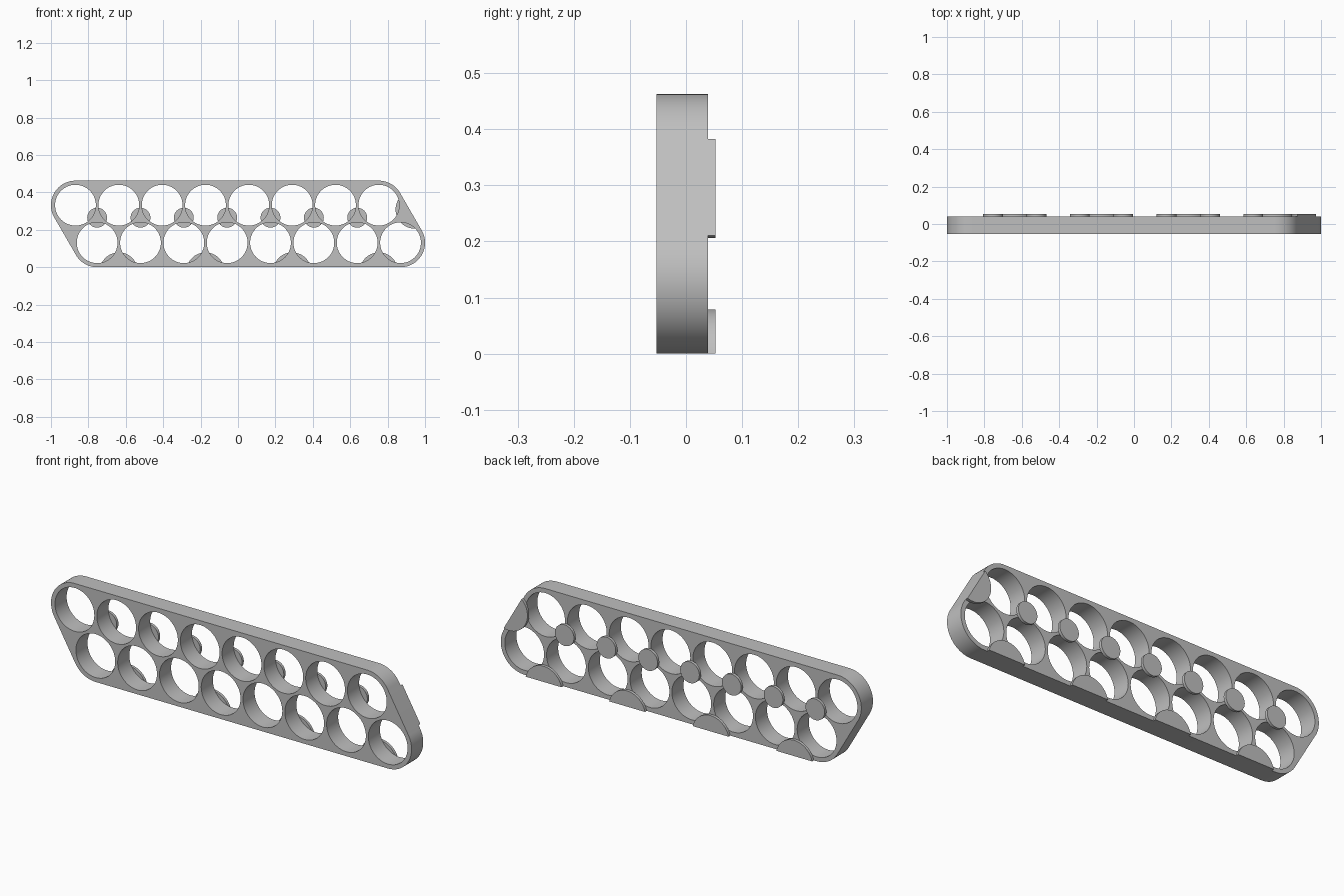
import bpy, bmesh
from math import radians, degrees, acos, cos, sin, sqrt
from mathutils import Vector

cube = bpy.data.objects.get("Cube")
if cube:
    bpy.data.objects.remove(cube, do_unlink=True)

# Layout: two staggered rows of eight holes
COUNT = 8
OUTER = 0.131                  # corner radius of the frame
HOLE = 0.109
END = 1 - OUTER                # x of the outermost hole centres
PITCH = 2 * END / (COUNT - 0.5)
LOW = OUTER
HIGH = LOW + PITCH * sqrt(3) / 2
FRONT, BACK, TAB_BACK = -0.053, 0.039, 0.053

grey = bpy.data.materials.new("plain grey")
grey.use_nodes = True
colour = (0.52, 0.52, 0.52, 1)
grey.diffuse_color = colour
grey.node_tree.nodes["Principled BSDF"].inputs["Base Color"].default_value = colour


def arc(cx, cz, r, start, end, steps):
    angles = [radians(start + (end - start) * i / steps) for i in range(steps + 1)]
    return [(cx + r * cos(a), cz + r * sin(a)) for a in angles]


def circle(cx, cz, r, steps=72):
    return arc(cx, cz, r, 0, 360, steps)[:-1]


def plate(name, loops, y0, y1):
    """Solid slab in the xz plane; loops after the first are holes."""
    curve = bpy.data.curves.new(name, 'CURVE')
    curve.dimensions = '2D'
    curve.fill_mode = 'BOTH'
    curve.extrude = (y1 - y0) / 2
    for loop in loops:
        spline = curve.splines.new('POLY')
        spline.points.add(len(loop) - 1)
        for point, (x, z) in zip(spline.points, loop):
            point.co = (x, z, 0, 1)
        spline.use_cyclic_u = True
    temp = bpy.data.objects.new(name + " outline", curve)
    bpy.context.collection.objects.link(temp)
    bpy.context.view_layer.update()
    mesh = bpy.data.meshes.new_from_object(
        temp.evaluated_get(bpy.context.evaluated_depsgraph_get()))
    bpy.data.objects.remove(temp, do_unlink=True)
    bpy.data.curves.remove(curve)

    # Weld the caps to the walls and stand the slab upright
    bm = bmesh.new()
    bm.from_mesh(mesh)
    bmesh.ops.remove_doubles(bm, verts=bm.verts, dist=1e-5)
    for v in bm.verts:
        x, z, depth = v.co
        v.co = Vector((x, (y0 + y1) / 2 - depth, z))
    bmesh.ops.recalc_face_normals(bm, faces=bm.faces)
    bm.to_mesh(mesh)
    bm.free()
    mesh.materials.clear()
    mesh.materials.append(grey)
    mesh.name = name
    obj = bpy.data.objects.new(name, mesh)
    bpy.context.collection.objects.link(obj)
    bpy.ops.object.select_all(action='DESELECT')
    obj.select_set(True)
    bpy.context.view_layer.objects.active = obj
    bpy.ops.object.shade_smooth_by_angle(angle=radians(30))
    return obj


top_x = [-END + i * PITCH for i in range(COUNT)]
low_x = [x + PITCH / 2 for x in top_x]

# Frame: rounded parallelogram pierced by the holes
outline = (arc(low_x[0], LOW, OUTER, 210, 270, 16)
           + arc(low_x[-1], LOW, OUTER, -90, 30, 32)
           + arc(top_x[-1], HIGH, OUTER, 30, 90, 16)
           + arc(top_x[0], HIGH, OUTER, 90, 210, 32))
holes = [circle(x, HIGH, HOLE) for x in top_x] + [circle(x, LOW, HOLE) for x in low_x]
plate("frame", [outline] + holes, FRONT, BACK)

# Small round retaining tabs between the rows
for i, x in enumerate(low_x[:-1]):
    z = HIGH - (HIGH - LOW) / 3
    plate(f"round_tab_{i + 1}", [circle(x, z, 0.053, 48)], BACK, TAB_BACK)


def edge_tab(name, x, z, facing):
    """Large tab cut flush with the frame edge that faces the given angle."""
    r, outside = 0.102, 0.023
    a = radians(facing)
    reach = OUTER + outside
    half = degrees(acos(outside / r))
    middle = facing + 180
    loop = arc(x + reach * cos(a), z + reach * sin(a), r, middle - half, middle + half, 36)
    plate(name, [loop], BACK, TAB_BACK)


# Edge tabs: four along the bottom, one on the left sloping end
for i, x in enumerate(low_x[::2]):
    edge_tab(f"bottom_tab_{i + 1}", x + PITCH / 2, LOW, 270)
edge_tab("left_end_tab", (low_x[-1] + top_x[-1]) / 2, (LOW + HIGH) / 2, 30)
